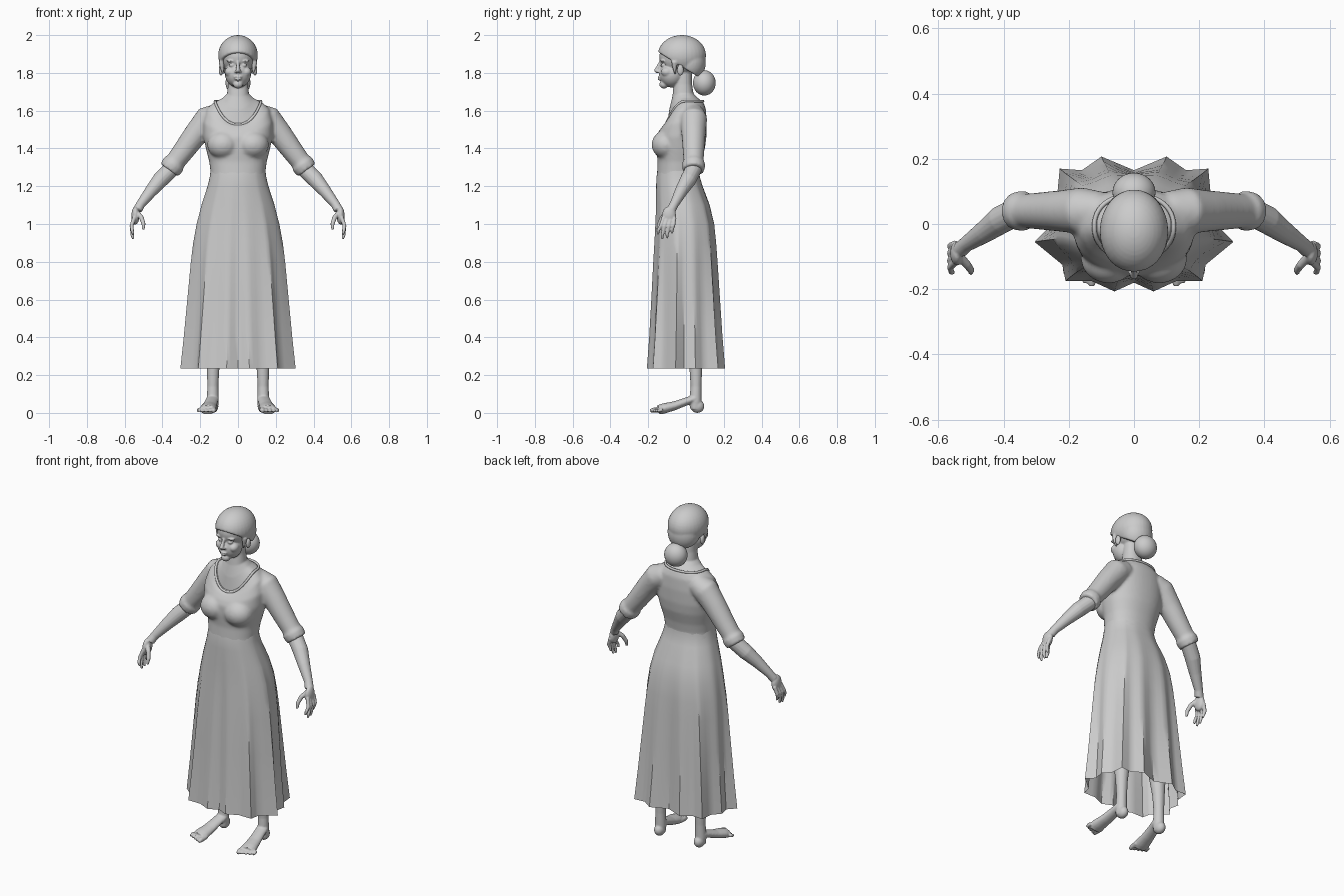
import bpy, bmesh, math
from mathutils import Vector, Matrix

old = bpy.data.objects.get("Cube")
if old:
    bpy.data.objects.remove(old)

grey = bpy.data.materials.new("plain grey")
grey.use_nodes = True
grey.diffuse_color = (0.6, 0.6, 0.6, 1)
grey.node_tree.nodes["Principled BSDF"].inputs["Base Color"].default_value = (0.6, 0.6, 0.6, 1)


def finish(name, bm, voxel=0, smooth=0, mirror=False, angle=60):
    """Turn a bmesh into a shaded object, optionally fused and mirrored."""
    me = bpy.data.meshes.new(name)
    bmesh.ops.recalc_face_normals(bm, faces=bm.faces)
    bm.to_mesh(me)
    bm.free()
    ob = bpy.data.objects.new(name, me)
    bpy.context.scene.collection.objects.link(ob)
    me.materials.append(grey)
    bpy.ops.object.select_all(action='DESELECT')
    ob.select_set(True)
    bpy.context.view_layer.objects.active = ob
    bpy.ops.object.shade_smooth_by_angle(angle=math.radians(angle))
    if voxel:
        mod = ob.modifiers.new("fuse", 'REMESH')
        mod.mode, mod.voxel_size, mod.use_smooth_shade = 'VOXEL', voxel, True
        mod = ob.modifiers.new("soften", 'SMOOTH')
        mod.factor, mod.iterations = 0.5, smooth
    if mirror:
        mod = ob.modifiers.new("other side", 'MIRROR')
        mod.use_mirror_merge = False
    return ob


def skin_rings(bm, rings, caps=True):
    """Bridge closed rings of points, with fan caps at both ends."""
    rows = [[bm.verts.new(p) for p in r] for r in rings]
    n = len(rows[0])
    for a, b in zip(rows, rows[1:]):
        for i in range(n):
            bm.faces.new((a[i], a[(i + 1) % n], b[(i + 1) % n], b[i]))
    if caps:
        for row in (rows[0], rows[-1]):
            hub = bm.verts.new(sum((v.co for v in row), Vector()) / n)
            for i in range(n):
                bm.faces.new((row[i], row[(i + 1) % n], hub))


def tube(bm, pts, flat=1.0, n=16):
    """Limb through (x, y, z, radius) points; flat scales its vertical axis."""
    rings = []
    for i, p in enumerate(pts):
        t = Vector(pts[min(i + 1, len(pts) - 1)][:3]) - Vector(pts[max(i - 1, 0)][:3])
        t.normalize()
        side = t.cross(Vector((1, 0, 0) if abs(t.y) > 0.7 else (0, 1, 0))).normalized()
        up = side.cross(t)
        a = [2 * math.pi * k / n for k in range(n)]
        rings.append([Vector(p[:3]) + p[3] * (flat * side * math.cos(k) + up * math.sin(k)) for k in a])
    skin_rings(bm, rings)


def ball(bm, c, r):
    m = Matrix.Translation(c) @ Matrix.Diagonal((*r, 1))
    return bmesh.ops.create_uvsphere(bm, u_segments=32, v_segments=20, radius=1, matrix=m)


def body_ring(z, rx, front, back, drop=0, n=48):
    """Horizontal body section whose front dips by drop."""
    out = []
    for i in range(n):
        a = 2 * math.pi * i / n
        s, c = math.sin(a), math.cos(a)
        c = math.copysign(abs(c) ** 0.9, c)
        s2 = math.copysign(abs(s) ** 0.9, s)
        y = (front + back) / 2 + s2 * (back - front) / 2
        out.append(Vector((rx * c, y, z - drop * max(0, -s) ** 1.7)))
    return out


# Bodice with bust and half sleeves
bm = bmesh.new()
neckline = body_ring(1.65, 0.122, -0.107, 0.09, 0.125)
torso = [(1.14, .165, -.14, .09), (1.22, .153, -.155, .08), (1.27, .145, -.153, .07),
         (1.33, .152, -.15, .08), (1.40, .17, -.158, .1), (1.46, .183, -.158, .108),
         (1.54, .185, -.145, .11, .05), (1.61, .165, -.122, .105, .09)]
skin_rings(bm, [body_ring(*t) for t in torso] + [neckline])
sleeve = [(.10, 1.58, .06), (.16, 1.555, .072), (.22, 1.48, .064), (.29, 1.385, .057),
          (.332, 1.33, .053), (.34, 1.318, .062), (.364, 1.285, .058)]
for s in (1, -1):
    ball(bm, (s * .078, -.105, 1.42), (.085, .077, .075))
    tube(bm, [(s * x, .04, z, r) for x, z, r in sleeve], n=24)
finish("bodice", bm, 0.009, 5)

# Neckline trim
cu = bpy.data.curves.new("neckline_trim", 'CURVE')
cu.dimensions, cu.bevel_depth, cu.bevel_resolution = '3D', 0.007, 2
sp = cu.splines.new('POLY')
sp.points.add(len(neckline) - 1)
for p, v in zip(sp.points, neckline):
    p.co = (*v, 1)
sp.use_cyclic_u = True
cu.materials.append(grey)
bpy.context.scene.collection.objects.link(bpy.data.objects.new("neckline_trim", cu))

# Skirt: smooth at the hips, blending into a pleated hem, open below
half = [(0, -.18), (.06, -.207), (.13, -.175), (.21, -.175), (.22, -.125), (.305, -.055),
        (.262, -.01), (.275, .05), (.235, .095), (.228, .17), (.16, .165), (.10, .207), (0, .165)]
outline = half + [(-x, y) for x, y in half[-2:0:-1]]
hem = []
for a, b in zip(outline, outline[1:] + outline[:1]):
    hem += [Vector(a).lerp(Vector(b), k / 3) for k in range(3)]
levels = [(1.285, .145, -.15, .07), (1.25, .149, -.156, .073), (1.2, .161, -.158, .088),
          (1.1, .196, -.159, .128), (1.0, .222, -.163, .153), (.9, .24, -.168, .163),
          (.8, .252, -.174, .17), (.6, .27, -.184, .182), (.4, .288, -.195, .194),
          (.235, .305, -.207, .207)]
rings = []
for z, rx, f, b in levels:
    w = min(1, max(0, (1.2 - z) / .9))
    mid, ry = (f + b) / 2, (b - f) / 2
    ring = []
    for p in hem:
        q = Vector((p.x / .305, p.y / .207))
        q = (q.normalized() * (1 + .06 * abs(q.x * q.y))).lerp(q, w)
        ring.append((q.x * rx, mid + q.y * ry, z))
    rings.append(ring)
bm = bmesh.new()
skin_rings(bm, rings, caps=False)
finish("skirt", bm, angle=40)

# Head, neck and upper chest
bm = bmesh.new()
neck = [(1.60, .113, -.095, .08, .11), (1.648, .116, -.1, .085, .125), (1.668, .08, -.088, .062, .06),
        (1.69, .058, -.072, .04, .015), (1.74, .052, -.064, .032), (1.82, .05, -.06, .03)]
skin_rings(bm, [body_ring(*t) for t in neck])
ball(bm, (0, -.025, 1.885), (.09, .116, .1))
ball(bm, (0, -.075, 1.795), (.069, .067, .072))
ball(bm, (0, -.117, 1.739), (.026, .024, .022))
tube(bm, [(0, -.134, 1.86, .008), (0, -.146, 1.835, .009), (0, -.158, 1.812, .013), (0, -.15, 1.803, .01)])
for z, w in ((1.778, .022), (1.766, .019)):
    ball(bm, (0, -.141, z), (w, .01, .0055))
for s in (1, -1):
    ball(bm, (s * .034, -.121, 1.863), (.027, .015, .008))
    ball(bm, (s * .031, -.119, 1.84), (.016, .014, .009))
    ball(bm, (s * .045, -.1, 1.805), (.026, .032, .026))
    ball(bm, (s * .011, -.146, 1.807), (.008, .009, .007))
    ball(bm, (s * .09, -.03, 1.815), (.012, .018, .03))
finish("head_and_neck", bm, 0.0045, 3)

# Hair cap trimmed along the hairline
bm = bmesh.new()
ball(bm, (0, -.022, 1.893), (.105, .128, .107))
ball(bm, (0, .02, 1.855), (.092, .085, .1))
bmesh.ops.bisect_plane(bm, geom=bm.verts[:] + bm.edges[:] + bm.faces[:], plane_co=(0, -.15, 1.912),
                       plane_no=(0, -.62, -1), clear_outer=True)
bmesh.ops.holes_fill(bm, edges=[e for e in bm.edges if e.is_boundary])
for s in (1, -1):
    tube(bm, [(s * .088, -.062, 1.86, .016), (s * .083, -.06, 1.82, .01), (s * .077, -.058, 1.79, .004)])
finish("hair", bm, 0.006, 3)

# Hair bun
bm = bmesh.new()
ball(bm, (0, .097, 1.747), (.066, .06, .067))
finish("hair_bun", bm)

# Forearms and hands
bm = bmesh.new()
tube(bm, [(.30, .04, 1.37, .04), (.355, .04, 1.29, .044), (.41, .012, 1.235, .043), (.46, -.025, 1.175, .034),
          (.515, -.062, 1.105, .024), (.532, -.078, 1.075, .025)])
ball(bm, (.543, -.09, 1.045), (.021, .037, .048))
for i, (tip, low) in enumerate(((-.148, .945), (-.126, .92), (-.1, .925), (-.074, .95))):
    y = -.118 + i * .019
    tube(bm, [(.549, y, 1.035, .011), (.564, (y + tip) / 2, .99, .0105),
              (.56, tip, low + .02, .009), (.555, tip, low, .006)], n=10)
tube(bm, [(.535, -.1, 1.06, .014), (.512, -.125, 1.035, .013), (.5, -.142, 1.0, .011),
          (.501, -.15, .97, .007)], n=10)
finish("forearms_and_hands", bm, 0.004, 2, mirror=True)

# Lower legs and bare feet
bm = bmesh.new()
tube(bm, [(.10, .0, .85, .08), (.11, .02, .6, .055), (.125, .045, .42, .053), (.132, .052, .24, .034),
          (.133, .053, .14, .029), (.134, .05, .06, .032), (.134, .05, .02, .028)])
ball(bm, (.133, .06, .035), (.029, .037, .035))
tube(bm, [(.134, .045, .075, .034), (.141, .0, .06, .034), (.15, -.06, .038, .038),
          (.158, -.115, .024, .044), (.162, -.145, .016, .042)], flat=.62)
for i in range(5):
    x, end = .125 + i * .02, -.19 + .009 * i
    r = .014 if i == 0 else .0105
    tube(bm, [(x, -.125, .018, r), (x + .004, end + .02, .015, r), (x + .005, end, .01, r * .7)], n=10)
foot = finish("legs_and_feet", bm, 0.005, 2, mirror=True)
